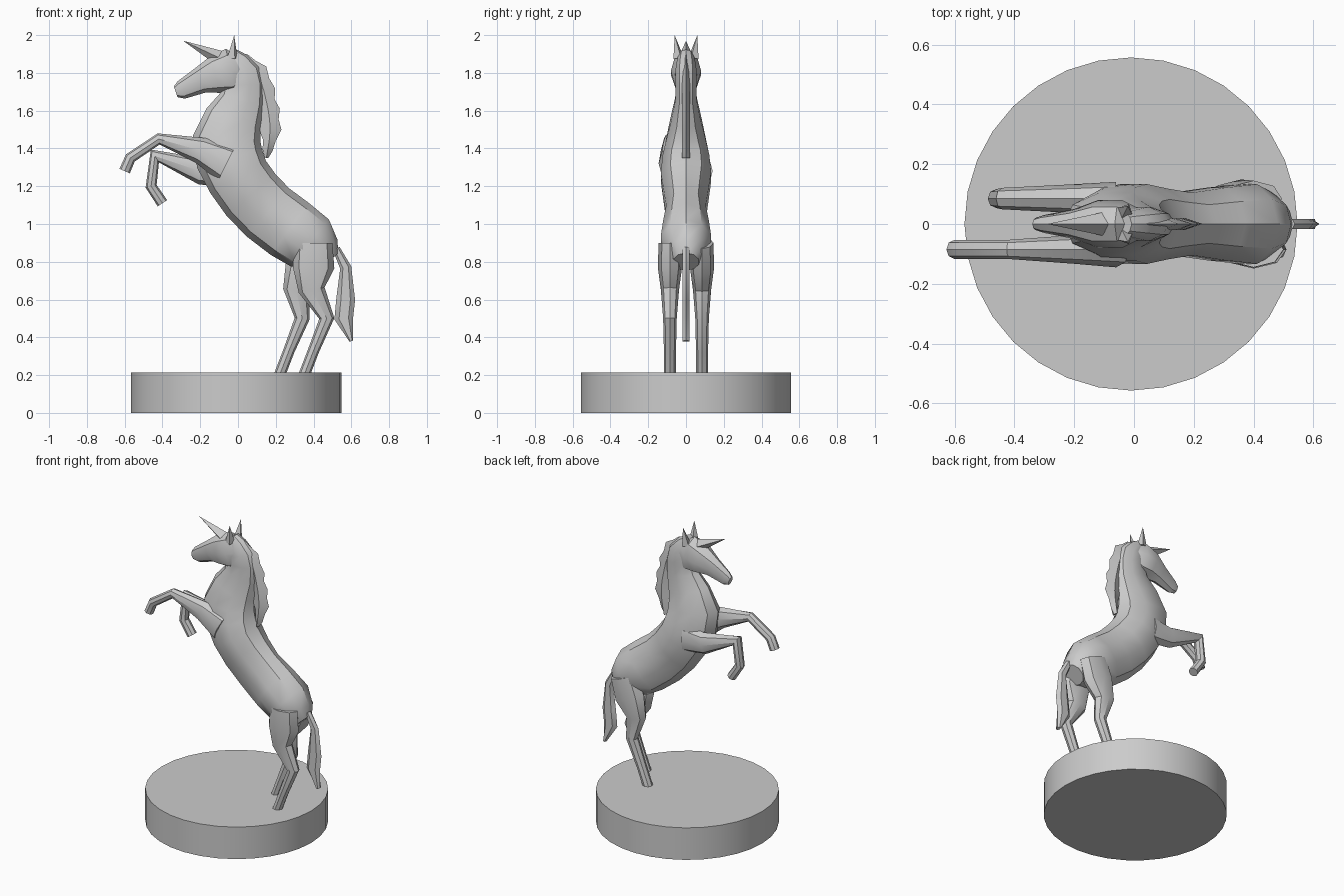
import bpy, bmesh, math
from mathutils import Vector

cube = bpy.data.objects.get("Cube")
if cube:
    bpy.data.objects.remove(cube)

stone = bpy.data.materials.new("grey_stone")
stone.use_nodes = True
grey = (.6, .6, .6, 1)
stone.diffuse_color = grey
stone.node_tree.nodes["Principled BSDF"].inputs["Base Color"].default_value = grey


def finish(name, bm, angle=35):
    """Turn the bmesh into a shaded object."""
    bmesh.ops.recalc_face_normals(bm, faces=bm.faces)
    mesh = bpy.data.meshes.new(name)
    bm.to_mesh(mesh)
    bm.free()
    mesh.materials.append(stone)
    part = bpy.data.objects.new(name, mesh)
    bpy.context.collection.objects.link(part)
    bpy.ops.object.select_all(action="DESELECT")
    part.select_set(True)
    bpy.context.view_layer.objects.active = part
    bpy.ops.object.shade_smooth_by_angle(angle=math.radians(angle))


def spline(points, steps):
    """Pass a smooth curve through the points, blending the radii as well."""
    points = [Vector(point) for point in points]
    padded = [points[0]] + points + [points[-1]]
    result = []
    for before, start, end, after in zip(padded, padded[1:], padded[2:], padded[3:]):
        slope_in, slope_out = (end - before) / 2, (after - start) / 2
        for step in range(steps):
            t = step / steps
            blend = t * t * (3 - 2 * t)
            ease_in, ease_out = t * (1 - t) ** 2, t * t * (t - 1)
            result.append(start.lerp(end, blend) + slope_in * ease_in + slope_out * ease_out)
    return result + [points[-1]]


def tube(name, path, sides, y=0):
    """Skin oval rings square to a path of (x, z, radius, half width)."""
    centres = [Vector((x, y, z)) for x, z, radius, width in path]
    legs = [(b - a).normalized() for a, b in zip(centres, centres[1:])]
    bm = bmesh.new()
    rings = []
    for i, (centre, point) in enumerate(zip(centres, path)):
        along = (legs[max(i - 1, 0)] + legs[min(i, len(legs) - 1)]).normalized()
        across = Vector((along.z, 0, -along.x)) * point[2]
        wide = Vector((0, point[3], 0))
        turns = [math.tau * k / sides for k in range(sides)]
        rings.append([bm.verts.new(centre + across * math.cos(t) + wide * math.sin(t)) for t in turns])
    for low, high in zip(rings, rings[1:]):
        for i in range(sides):
            bm.faces.new((low[i - 1], low[i], high[i], high[i - 1]))
    bm.faces.new(rings[0])
    bm.faces.new(rings[-1])
    finish(name, bm)


def leg(name, path, side):
    """Bent leg whose width follows its radius."""
    tube(name, [(x, z, radius, .02 + radius * .4) for x, z, radius in path], 8, side * .085)


def spike(name, base, tip, radius):
    """Four-sided point from base to tip."""
    base, tip = Vector(base), Vector(tip)
    axis = tip - base
    bm = bmesh.new()
    bmesh.ops.create_cone(bm, cap_ends=True, segments=4, radius1=radius, radius2=0, depth=axis.length)
    bmesh.ops.rotate(bm, matrix=axis.to_track_quat("Z", "Y").to_matrix(), verts=bm.verts)
    bmesh.ops.translate(bm, vec=(base + tip) / 2, verts=bm.verts)
    finish(name, bm)


# Round plinth
height = .215
bm = bmesh.new()
bmesh.ops.create_cone(bm, cap_ends=True, segments=32, radius1=.557, radius2=.557, depth=height)
bmesh.ops.translate(bm, vec=(-.01, 0, height / 2), verts=bm.verts)
finish("round_base", bm)

# Torso and neck, from rump to poll
tube("body", spline([
    (.48, .8, .07, .07),
    (.38, .9, .16, .14),
    (.16, 1.06, .17, .11),
    (0, 1.25, .17, .14),
    (-.06, 1.45, .18, .11),
    (.02, 1.66, .12, .06),
    (.02, 1.8, .1, .06),
    (-.04, 1.9, .04, .04),
], 2), 10)

# Head, from poll to muzzle
tube("head", [
    (.02, 1.82, .06, .05),
    (-.04, 1.81, .12, .08),
    (-.12, 1.79, .1, .08),
    (-.2, 1.76, .07, .05),
    (-.3, 1.71, .05, .03),
    (-.33, 1.7, .03, .02),
], 8)

# Horn and ears
spike("horn", (-.1, 0, 1.88), (-.29, 0, 1.97), .04)
for side, label in ((1, "left"), (-1, "right")):
    spike(label + "_ear", (-.03, side * .04, 1.88), (-.02, side * .06, 2), .03)

# Thin mane with ragged locks
mane = spline([(0, 1.88, .03), (.1, 1.8, .05), (.15, 1.65, .05), (.17, 1.5, .05), (.15, 1.35, .01)], 3)
tube("mane", [(x, z, radius * (.9 + i % 2 * .3), .02) for i, (x, z, radius) in enumerate(mane)], 4)

# Tail
tail = [(.52, .87, .02), (.57, .77, .03), (.57, .6, .05), (.56, .5, .05), (.6, .38, .01)]
tube("tail", [(x, z, radius, .02) for x, z, radius in tail], 6)

# Hind legs on the plinth, the left one stepping forward below the hip
hind = [(.4, .9, .1), (.4, .77, .11), (.39, .65, .07), (.47, .5, .04), (.4, .33, .03), (.35, .2, .03)]
leg("right_hind_leg", hind, -1)
leg("left_hind_leg", [(x - .13 * min(1, (.9 - z) * 2.5), z, radius) for x, z, radius in hind], 1)

# Raised forelegs
leg("right_foreleg", [(-.06, 1.32, .1), (-.2, 1.39, .07), (-.42, 1.45, .03), (-.57, 1.35, .03), (-.6, 1.28, .03)], -1)
leg("left_foreleg", [(-.06, 1.28, .09), (-.2, 1.28, .07), (-.44, 1.36, .04), (-.46, 1.2, .03), (-.4, 1.11, .03)], 1)
